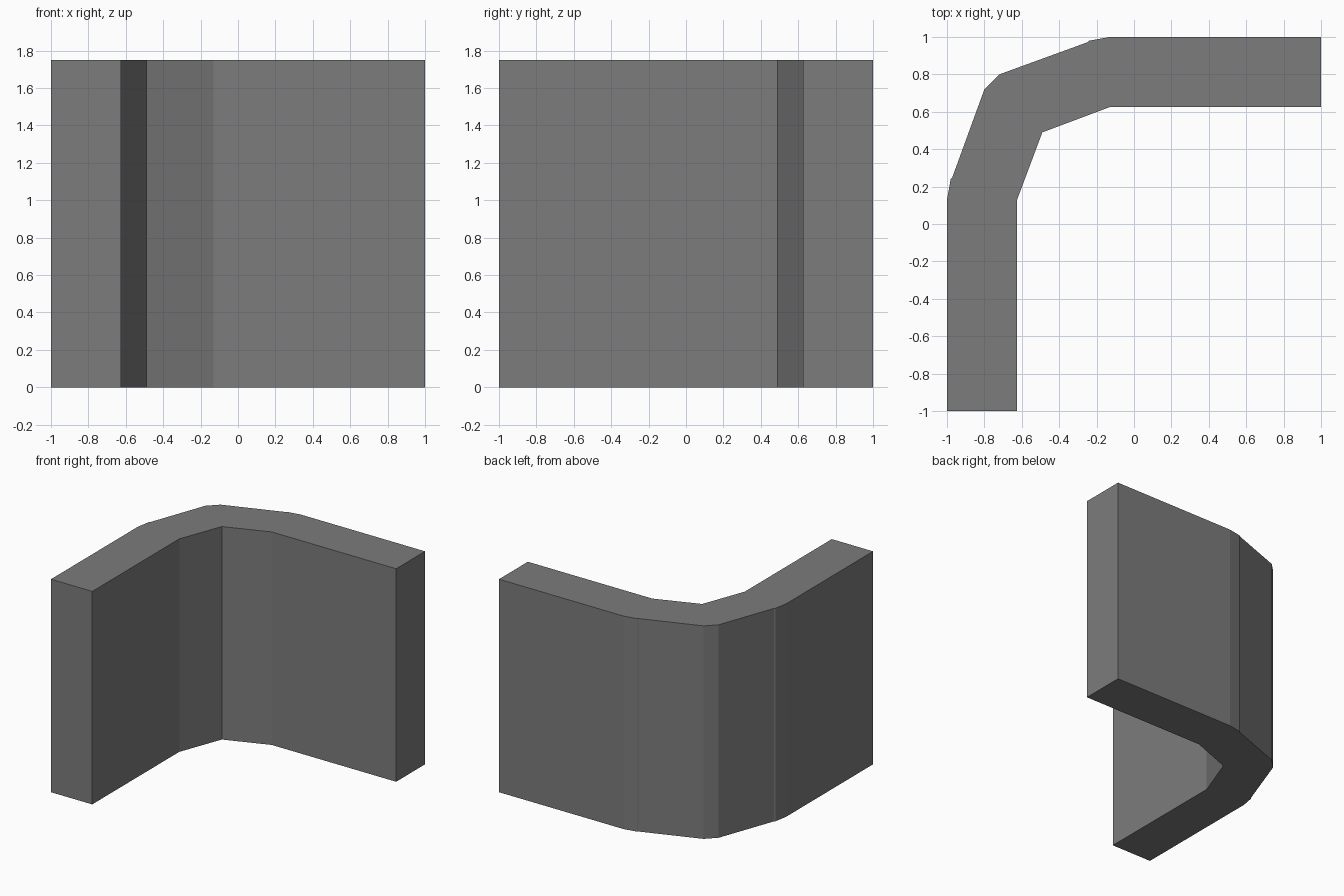
import bpy, bmesh

if "Cube" in bpy.data.objects:
    bpy.data.objects.remove(bpy.data.objects["Cube"])

HEIGHT = 1.75

grey = bpy.data.materials.new("wall grey")
grey.diffuse_color = (0.2, 0.2, 0.2, 1)
grey.use_nodes = True
grey.node_tree.nodes["Principled BSDF"].inputs["Base Color"].default_value = grey.diffuse_color

# Half of the wall's plan, from the corner to the end of the back wing
outer = [(-0.72, 0.80), (-0.248, 0.972), (-0.24, 0.98), (-0.13, 1.0), (1.0, 1.0)]
inner = [(1.0, 0.625), (-0.13, 0.625), (-0.49, 0.49)]


def mirror(points):
    """Reflect across the corner's diagonal, reversing the order."""
    return [(-y, -x) for x, y in reversed(points)]


# Full plan: the inner corner point lies on the diagonal, so use it once
plan = outer + inner + mirror(inner[:-1]) + mirror(outer)

# Curved corner wall, extruded straight up
bm = bmesh.new()
base = bm.faces.new([bm.verts.new((x, y, 0)) for x, y in plan])
top = bmesh.ops.extrude_face_region(bm, geom=[base], use_keep_orig=True)
bmesh.ops.translate(bm, vec=(0, 0, HEIGHT),
                    verts=[v for v in top["geom"] if isinstance(v, bmesh.types.BMVert)])
bmesh.ops.recalc_face_normals(bm, faces=bm.faces)

mesh = bpy.data.meshes.new("corner_wall")
bm.to_mesh(mesh)
bm.free()
mesh.materials.append(grey)
wall = bpy.data.objects.new("corner_wall", mesh)
bpy.context.collection.objects.link(wall)
